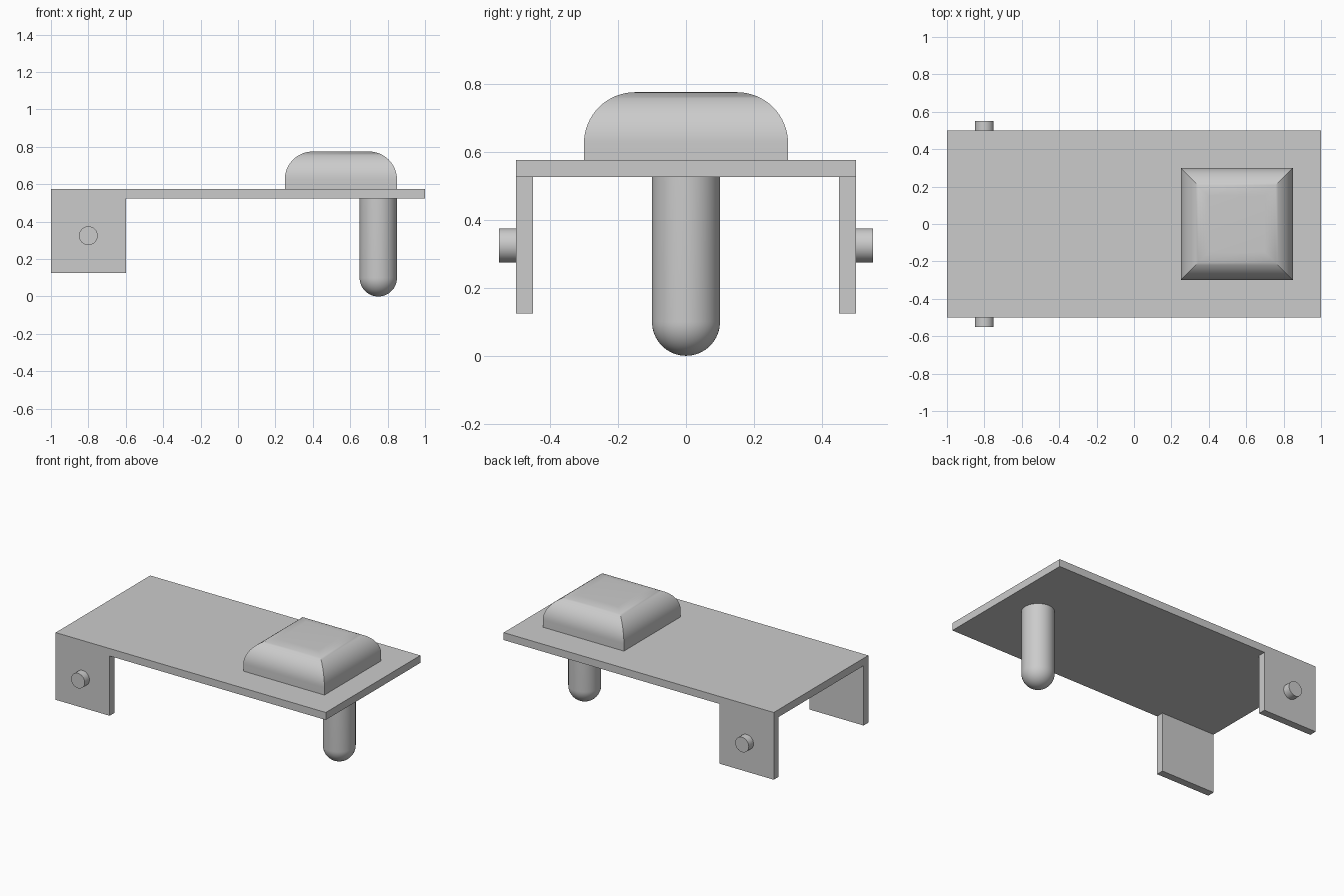
import bpy, bmesh
from math import sin, cos, pi, radians
from mathutils import Matrix, Vector

cube = bpy.data.objects.get("Cube")
if cube:
    bpy.data.objects.remove(cube, do_unlink=True)

# Single plain grey
grey = bpy.data.materials.new("light grey")
grey.use_nodes = True
colour = (0.6, 0.6, 0.6, 1)
grey.diffuse_color = colour
grey.node_tree.nodes["Principled BSDF"].inputs["Base Color"].default_value = colour


def finish(name, bm, smooth=False):
    bmesh.ops.recalc_face_normals(bm, faces=bm.faces)
    mesh = bpy.data.meshes.new(name)
    bm.to_mesh(mesh)
    bm.free()
    mesh.materials.append(grey)
    obj = bpy.data.objects.new(name, mesh)
    bpy.context.collection.objects.link(obj)
    if smooth:
        bpy.ops.object.select_all(action='DESELECT')
        obj.select_set(True)
        bpy.context.view_layer.objects.active = obj
        bpy.ops.object.shade_smooth_by_angle(angle=radians(30))
    return obj


def box(name, low, high):
    low, high = Vector(low), Vector(high)
    bm = bmesh.new()
    bmesh.ops.create_cube(bm, size=1, matrix=Matrix.Translation((low + high) / 2)
                          @ Matrix.Diagonal((high - low).to_4d()))
    return finish(name, bm)


def stack(name, centre_x, profile, sides, turn=0.0):
    """Loft rings of (radius, z) around a vertical axis and cap both ends."""
    bm = bmesh.new()
    rings = []
    for r, z in profile:
        angles = [turn + 2 * pi * i / sides for i in range(sides)]
        rings.append([bm.verts.new((centre_x + r * cos(a), r * sin(a), z)) for a in angles])
    for a, b in zip(rings, rings[1:]):
        for i in range(sides):
            j = (i + 1) % sides
            bm.faces.new((a[i], a[j], b[j], b[i]))
    bm.faces.new(rings[0])
    bm.faces.new(rings[-1])
    return finish(name, bm, smooth=True)


# Flat top plate
under, top = 0.525, 0.575
box("top_plate", (-1, -0.5, under), (1, 0.5, top))

# Side flanges with pivot pins
for side, label in ((-1, "right"), (1, "left")):
    y1, y2 = sorted((side * 0.45, side * 0.5))
    box(label + "_flange", (-1, y1, 0.125), (-0.6, y2, under))
    bm = bmesh.new()
    bmesh.ops.create_cone(bm, cap_ends=True, segments=48, radius1=0.05, radius2=0.05, depth=0.05,
                          matrix=Matrix.Translation((-0.8, side * 0.525, 0.325))
                          @ Matrix.Rotation(pi / 2, 4, 'X'))
    finish(label + "_pivot_pin", bm, smooth=True)

# Plunger with a round lower end
steps = 16
r = 0.1
dome = [(r * sin(a), r - r * cos(a)) for a in (pi / 2 * i / steps for i in range(1, steps + 1))]
stack("plunger", 0.75, [(0.002, 0)] + dome + [(r, under)], 64)

# Square button pad: straight foot, rounded shoulders, mitred corners
half, fillet, height = 0.3, 0.15, 0.2
outline = [(half, top)]
for i in range(steps + 1):
    a = pi / 2 * i / steps
    outline.append((half - fillet + fillet * cos(a), top + height - fillet + fillet * sin(a)))
stack("button_pad", 0.55, [(w * 2 ** 0.5, z) for w, z in outline], 4, turn=pi / 4)
